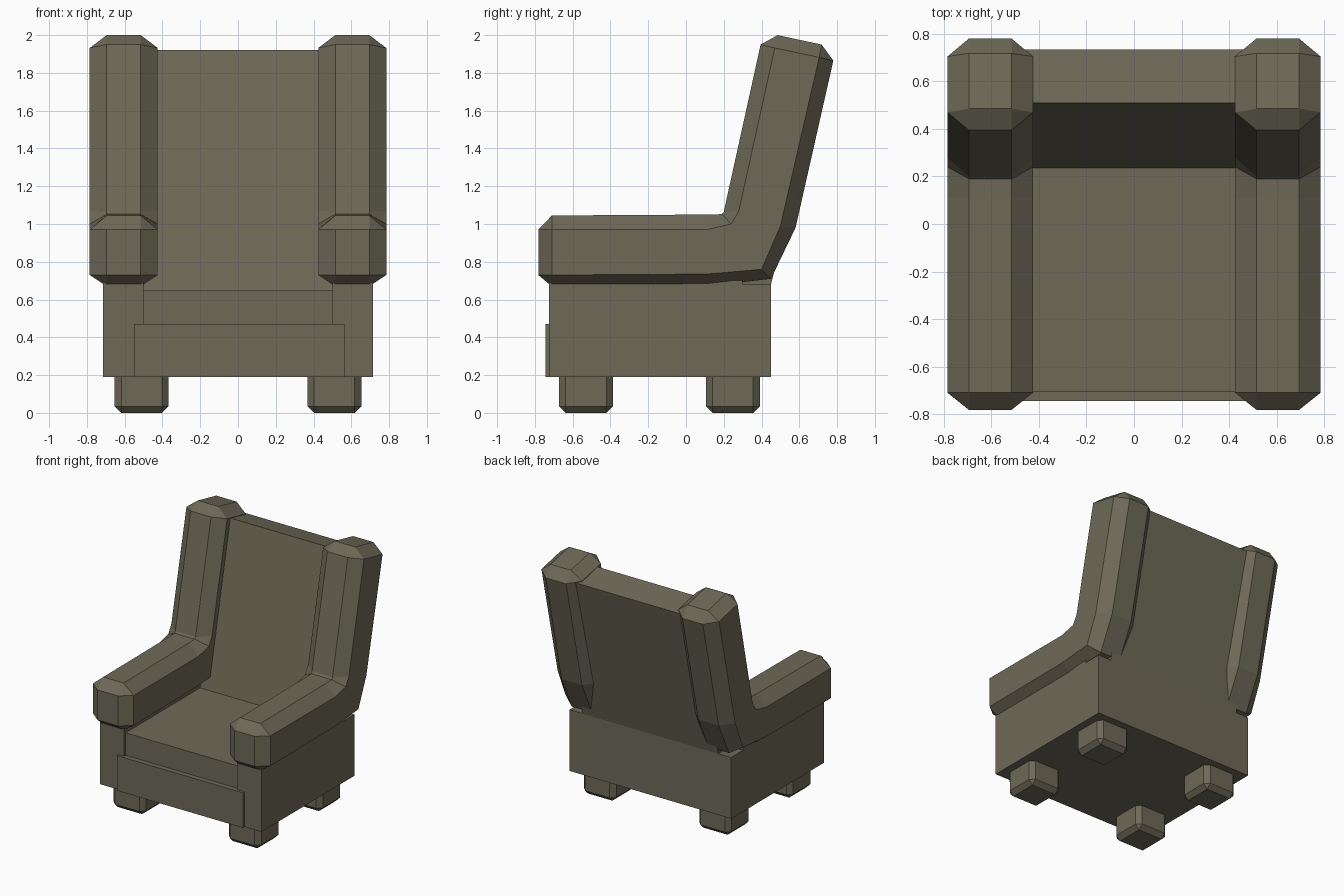
import bpy, bmesh

if "Cube" in bpy.data.objects:
    bpy.data.objects.remove(bpy.data.objects["Cube"])

mat = bpy.data.materials.new("olive grey upholstery")
mat.diffuse_color = (0.156, 0.142, 0.096, 1)
mat.use_nodes = True
mat.node_tree.nodes["Principled BSDF"].inputs["Base Color"].default_value = mat.diffuse_color


def finish(bm, name):
    bmesh.ops.recalc_face_normals(bm, faces=bm.faces)
    me = bpy.data.meshes.new(name)
    bm.to_mesh(me)
    bm.free()
    me.materials.append(mat)
    ob = bpy.data.objects.new(name, me)
    bpy.context.collection.objects.link(ob)
    return ob


def box(name, x, y, z, bevel=0.0):
    bm = bmesh.new()
    bmesh.ops.create_cube(bm, size=1)
    for v in bm.verts:
        for i, (lo, hi) in enumerate((x, y, z)):
            v.co[i] = hi if v.co[i] > 0 else lo
    if bevel:
        bmesh.ops.bevel(bm, geom=bm.edges[:], offset=bevel, segments=1,
                        affect='EDGES', profile=0.5)
    return finish(bm, name)


# Arm rail stations in (y, z): top, upper shoulder, lower shoulder, bottom
STATIONS = [
    ((-0.71, 1.045), (-0.71, 0.97), (-0.71, 0.73), (-0.71, 0.67)),
    ((0.11, 1.05), (0.11, 0.97), (0.11, 0.735), (0.11, 0.67)),
    ((0.19, 1.052), (0.24, 1.0), (0.40, 0.76), (0.45, 0.71)),
    ((0.20, 1.065), (0.28, 1.07), (0.50, 0.99), (0.58, 0.98)),
    ((0.395, 1.95), (0.47, 1.932), (0.705, 1.882), (0.78, 1.865)),
]
FRONT_CAP = ((-0.782, 0.97), (-0.782, 0.73))
TOP_CAP = ((0.485, 2.0), (0.718, 1.95))


def arm_rail(name, cx):
    bm = bmesh.new()
    h, w = 0.09, 0.18

    def vert(dx, p):
        return bm.verts.new((cx + dx, p[0], p[1]))

    rings = []
    for T, t, b, B in STATIONS:
        rings.append([vert(d, p) for d, p in (
            (-h, T), (h, T), (w, t), (w, b), (h, B), (-h, B), (-w, b), (-w, t))])
    for r, s in zip(rings, rings[1:]):
        for i in range(8):
            j = (i + 1) % 8
            bm.faces.new((r[i], r[j], s[j], s[i]))
    # chamfered ends: octagon narrowing to a rectangle
    for r, (hi, lo) in ((rings[0], FRONT_CAP), (rings[-1], TOP_CAP)):
        c = [vert(-h, hi), vert(h, hi), vert(h, lo), vert(-h, lo)]
        bm.faces.new(c)
        for k in range(4):
            n = (k + 1) % 4
            bm.faces.new((r[2 * k], r[2 * k + 1], c[n], c[k]))
            bm.faces.new((r[2 * k + 1], r[(2 * k + 2) % 8], c[n]))
    return finish(bm, name)


# Rails, side walls and feet, mirrored left and right
for side, s in (("left", -1), ("right", 1)):
    arm_rail(side + "_arm_rail", 0.605 * s)
    box(side + "_side_wall", sorted((0.5 * s, 0.715 * s)), (-0.725, 0.30), (0.19, 0.70))
    for end, y in (("front", -0.53), ("back", 0.248)):
        box(f"{end}_{side}_foot", (0.51 * s - 0.143, 0.51 * s + 0.143),
            (y - 0.143, y + 0.143), (0.0, 0.24), 0.035)

# Seat, front panel and rear of the base
box("seat", (-0.5, 0.5), (-0.705, 0.30), (0.19, 0.65))
box("front_panel", (-0.55, 0.565), (-0.745, -0.70), (0.19, 0.47))
box("base_rear", (-0.715, 0.715), (0.30, 0.45), (0.19, 0.68))

# Leaning backrest, side profile extruded across the width
bm = bmesh.new()
profile = [(0.203, 0.5), (0.41, 0.5), (0.448, 0.67), (0.735, 1.87), (0.51, 1.922)]
face = bm.faces.new([bm.verts.new((-0.6, y, z)) for y, z in profile])
ext = bmesh.ops.extrude_face_region(bm, geom=[face])
for v in ext["geom"]:
    if isinstance(v, bmesh.types.BMVert):
        v.co.x = 0.6
finish(bm, "backrest")
